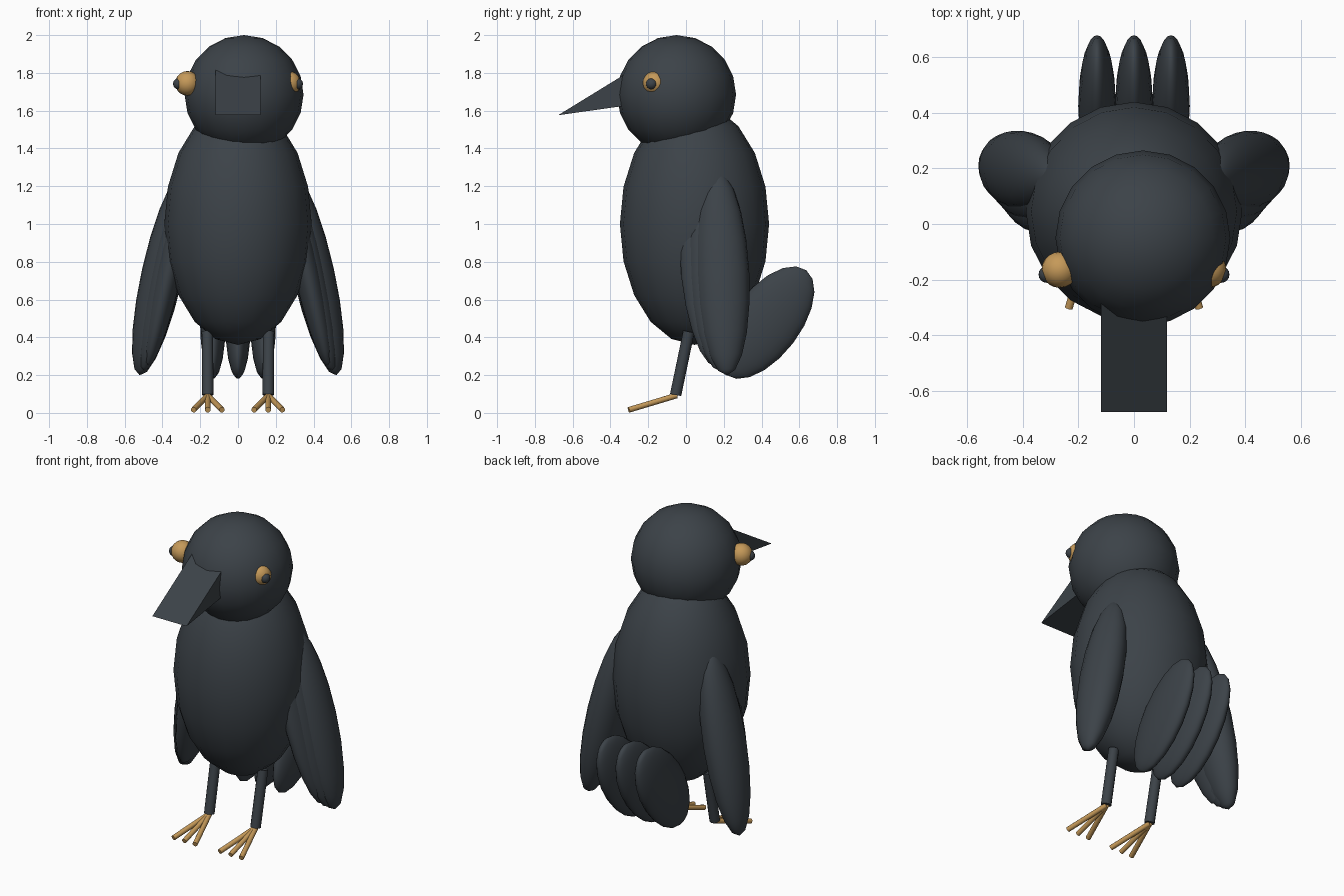
import bpy
from math import radians
from mathutils import Vector

if "Cube" in bpy.data.objects:
    bpy.data.objects.remove(bpy.data.objects["Cube"])


def material(name, rgb):
    m = bpy.data.materials.new(name)
    m.diffuse_color = (*rgb, 1)
    m.use_nodes = True
    m.node_tree.nodes["Principled BSDF"].inputs["Base Color"].default_value = m.diffuse_color
    return m


DARK = material("dark_plumage", (0.045, 0.055, 0.065))
GOLD = material("gold", (0.56, 0.32, 0.10))


def finish(name, mat, smooth=True):
    ob = bpy.context.object
    ob.name = name
    ob.data.materials.append(mat)
    if smooth:
        bpy.ops.object.shade_smooth_by_angle(angle=radians(40))
    return ob


def ellipsoid(name, loc, radii, rot=(0, 0, 0), mat=DARK, seg=20, rings=10):
    bpy.ops.mesh.primitive_uv_sphere_add(segments=seg, ring_count=rings, radius=1, location=loc,
                                         rotation=[radians(a) for a in rot])
    bpy.context.object.scale = radii
    return finish(name, mat)


def rod(name, a, b, radius, mat, sides=12):
    a, b = Vector(a), Vector(b)
    d = b - a
    bpy.ops.mesh.primitive_cylinder_add(vertices=sides, radius=radius, depth=d.length,
                                        location=(a + b) / 2)
    ob = bpy.context.object
    ob.rotation_euler = d.to_track_quat('Z', 'Y').to_euler()
    return finish(name, mat)


# Body and head
ellipsoid("body", (0, 0.045, 1.0), (0.39, 0.395, 0.64))
ellipsoid("head", (0.032, -0.05, 1.685), (0.315, 0.315, 0.315))

# Beak: wedge prism with a straight front edge
profile = [(-0.677, 1.576), (-0.25, 1.838), (-0.25, 1.636)]
verts = [(x, y, z) for x in (-0.118, 0.118) for y, z in profile]
mesh = bpy.data.meshes.new("beak")
mesh.from_pydata(verts, [], [(0, 1, 2), (5, 4, 3), (0, 3, 4, 1), (1, 4, 5, 2), (2, 5, 3, 0)])
beak = bpy.data.objects.new("beak", mesh)
bpy.context.collection.objects.link(beak)
mesh.materials.append(DARK)

# Wing feathers, outermost first: centre, radii, forward tilt
WING = [((0.400, 0.190, 0.74), (0.110, 0.145, 0.555), 2.7),
        ((0.385, 0.150, 0.735), (0.085, 0.140, 0.53), 4),
        ((0.370, 0.110, 0.73), (0.070, 0.135, 0.50), 6)]

for side, s in (("left", -1), ("right", 1)):
    for i, ((x, y, z), radii, tilt) in enumerate(WING):
        ellipsoid(f"{side}_wing_feather_{i + 1}", (s * x, y, z), radii, (tilt, -s * 12.6, 0))

    # Eye and pupil
    ellipsoid(f"{side}_eye", (s * 0.268, -0.165, 1.745), (0.065,) * 3, mat=GOLD)
    ellipsoid(f"{side}_pupil", (s * 0.314, -0.182, 1.742), (0.03,) * 3, seg=16, rings=8)

    # Leg and three toes
    rod(f"{side}_leg", (s * 0.162, 0.015, 0.43), (s * 0.16, -0.055, 0.095), 0.03, DARK)
    for i, dx in enumerate((-0.075, 0, 0.075)):
        rod(f"{side}_toe_{i + 1}", (s * 0.16, -0.05, 0.092), (s * 0.16 + dx, -0.303, 0.016),
            0.015, GOLD, 10)

# Tail feathers
for i, x in enumerate((-0.133, 0, 0.133)):
    ellipsoid(f"tail_feather_{i + 1}", (x, 0.425, 0.478), (0.068, 0.179, 0.349), (-37.3, 0, 0))
